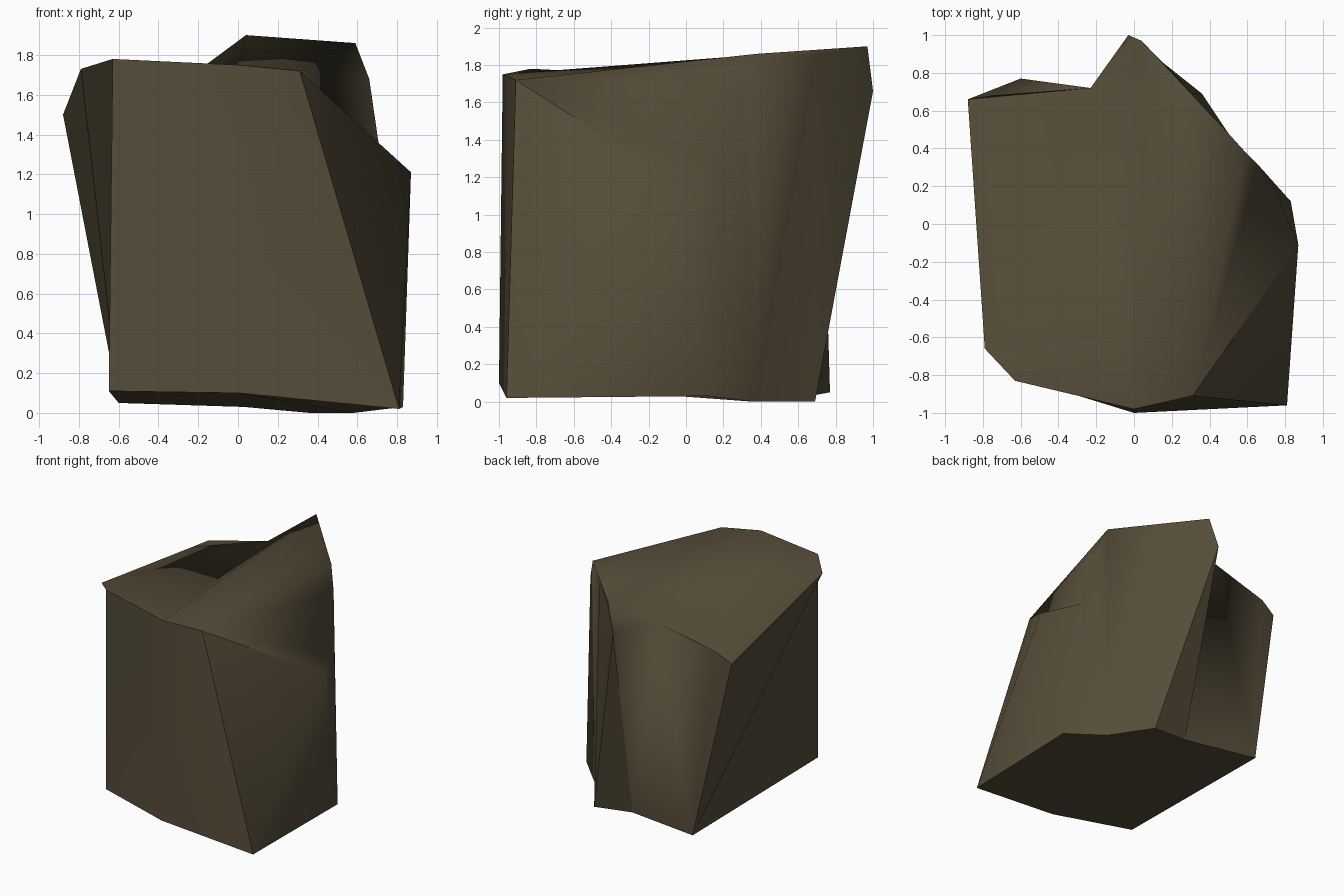
import bpy
import bmesh
import math

old = bpy.data.objects.get("Cube")
if old:
    bpy.data.objects.remove(old, do_unlink=True)

# Corner points of the boulder, named by where they sit
corners = {
    # upper rim, from the front edge round to the left side
    "rim_front": (0, -.98, 1.75),
    "rim_front_right": (.31, -.91, 1.72),
    "rim_right": (.59, .38, 1.86),
    "rim_back_right": (.31, .69, 1.85),
    "peak": (.04, .97, 1.9),
    "notch": (-.23, .72, 1.7),
    "rim_back": (-.75, .68, 1.58),
    "rim_back_left": (-.88, .66, 1.5),
    "rim_left": (-.79, -.66, 1.73),
    "rim_front_left": (-.63, -.83, 1.78),
    # points part way down the sides
    "shoulder": (.87, -.11, 1.21),
    "valley": (.73, .22, 1.2),
    "ridge": (.66, .31, 1.68),
    "beak": (-.03, 1, 1.66),
    # foot outline
    "foot_front": (0, -1, .1),
    "foot_front_right": (.81, -.96, .02),
    "foot_right": (.83, .12, .03),
    "foot_bend": (.58, .36, 0),
    "foot_back": (.36, .69, 0),
    "foot_notch": (.03, .66, .03),
    "foot_back_left": (-.6, .77, .05),
    "foot_front_left": (-.65, -.8, .11),
}

# Facets, each listed by its corners
facets = [
    # front
    "rim_front rim_front_left foot_front_left foot_front",
    "rim_front_right rim_front foot_front foot_front_right",
    # right side with its hollow above the shoulder
    "rim_front_right foot_front_right shoulder",
    "shoulder foot_front_right foot_right",
    "shoulder foot_right valley",
    "rim_front_right shoulder valley",
    "rim_front_right valley ridge",
    "rim_front_right ridge rim_right",
    # back right slab
    "valley foot_right ridge",
    "ridge foot_right foot_bend",
    "rim_right ridge foot_bend",
    "rim_back_right rim_right foot_bend",
    "rim_back_right foot_bend foot_back",
    "rim_back_right foot_back beak",
    "rim_back_right beak peak",
    # notch between slab and left block
    "peak beak notch",
    "beak foot_back foot_notch notch",
    # back of the left block
    "notch foot_notch foot_back_left rim_back",
    "rim_back foot_back_left rim_back_left",
    # left side
    "rim_back_left foot_back_left rim_left",
    "rim_left foot_back_left rim_front_left",
    "rim_front_left foot_back_left foot_front_left",
    # top right of the long crest
    "rim_front rim_front_right peak",
    "rim_front_right rim_right peak",
    "rim_right rim_back_right peak",
    # top left of the long crest
    "rim_front peak notch",
    "rim_front notch rim_front_left",
    "rim_front_left notch rim_left",
    "rim_left notch rim_back_left",
    "rim_back_left notch rim_back",
]

# Underside, fanned from the front of the foot
foot = [name for name in corners if name.startswith("foot_")]
facets += [" ".join((foot[0], a, b)) for a, b in zip(foot[1:], foot[2:])]

# Steep edges that are still shaded softly
soft_edges = [
    "rim_front_right rim_right",
    "rim_front_right valley",
    "rim_front_right ridge",
    "rim_right ridge",
    "shoulder valley",
    "ridge valley",
    "peak notch",
    "beak notch",
    "notch foot_notch",
]

bm = bmesh.new()
points = {name: bm.verts.new(co) for name, co in corners.items()}
for facet in facets:
    bm.faces.new([points[name] for name in facet.split()])
bmesh.ops.triangulate(bm, faces=bm.faces[:])
bmesh.ops.recalc_face_normals(bm, faces=bm.faces[:])

# Smooth shading across shallow edges, crisp on the main ones
for face in bm.faces:
    face.smooth = True
for edge in bm.edges:
    edge.smooth = edge.calc_face_angle() < math.radians(48)
for pair in soft_edges:
    edge = bm.edges.get([points[name] for name in pair.split()])
    edge.smooth = True

mesh = bpy.data.meshes.new("boulder")
bm.to_mesh(mesh)
bm.free()
boulder = bpy.data.objects.new("boulder", mesh)
bpy.context.collection.objects.link(boulder)

# Olive brown stone
stone = bpy.data.materials.new("olive_brown_stone")
stone.use_nodes = True
colour = (.09, .072, .04, 1)
stone.diffuse_color = colour
bsdf = stone.node_tree.nodes["Principled BSDF"]
bsdf.inputs["Base Color"].default_value = colour
bsdf.inputs["Roughness"].default_value = .9
mesh.materials.append(stone)
